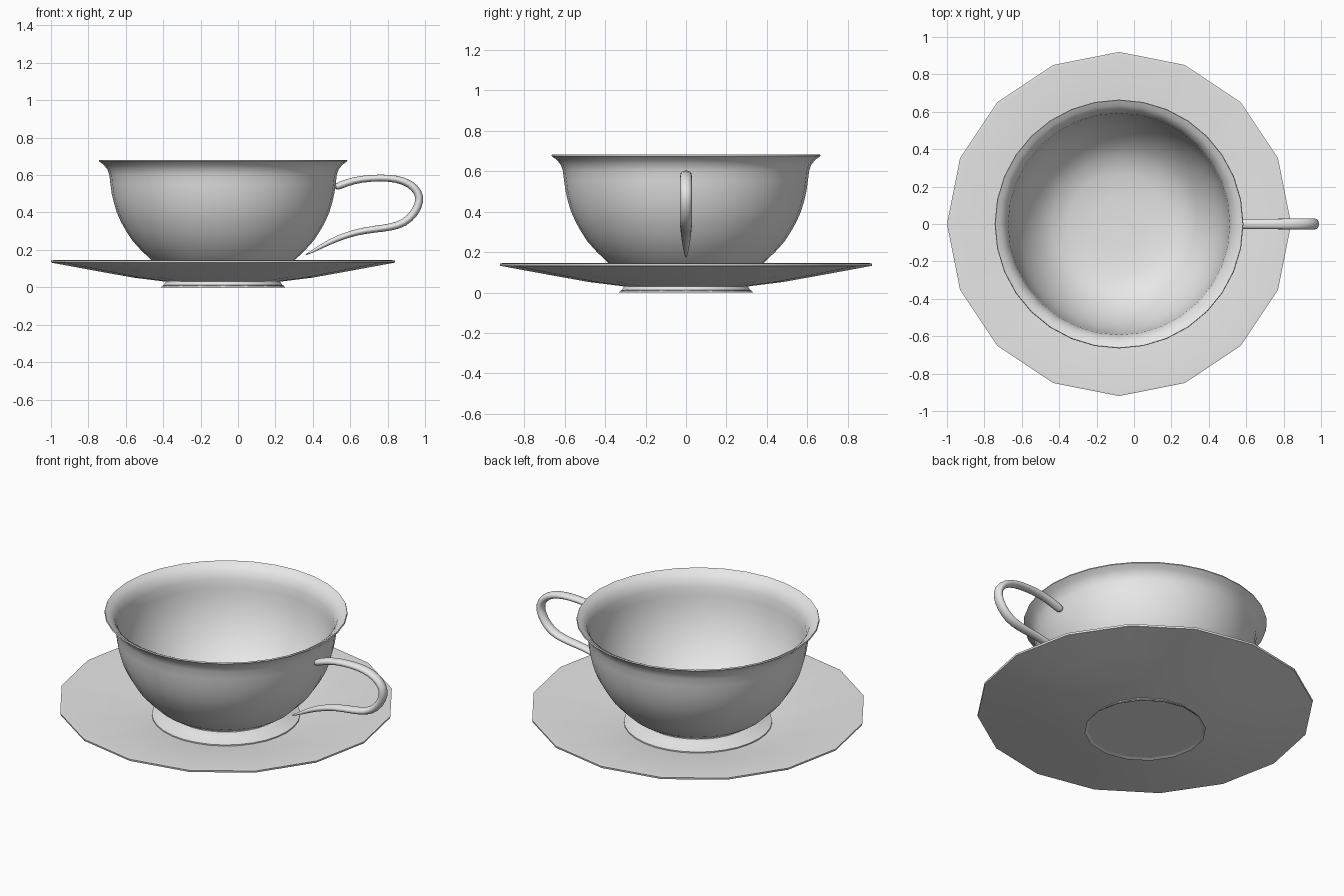
import bpy, bmesh, math
from mathutils import Vector

CX = -0.08  # shared axis of cup and saucer
mat = bpy.data.materials.new("white porcelain")
mat.diffuse_color = (0.8, 0.8, 0.8, 1)


def finish(name, bm, angle):
    bmesh.ops.remove_doubles(bm, verts=bm.verts[:], dist=1e-5)
    bmesh.ops.recalc_face_normals(bm, faces=bm.faces[:])
    me = bpy.data.meshes.new(name)
    bm.to_mesh(me)
    bm.free()
    me.materials.append(mat)
    ob = bpy.data.objects.new(name, me)
    bpy.context.collection.objects.link(ob)
    bpy.ops.object.select_all(action='DESELECT')
    ob.select_set(True)
    bpy.context.view_layer.objects.active = ob
    bpy.ops.object.shade_smooth_by_angle(angle=math.radians(angle))
    return ob


def skin(bm, rings):
    n = len(rings[0])
    for a, b in zip(rings, rings[1:]):
        for i in range(n):
            j = (i + 1) % n
            bm.faces.new((a[i], a[j], b[j], b[i]))


def lathe(name, profile, sides, angle=40):
    bm = bmesh.new()
    rings = []
    for r, z in profile:
        r = max(r, 1e-3)
        rings.append([bm.verts.new((CX + r * math.cos(2 * math.pi * i / sides),
                                    r * math.sin(2 * math.pi * i / sides), z))
                      for i in range(sides)])
    skin(bm, rings)
    bm.faces.new(rings[0])
    bm.faces.new(rings[-1])
    return finish(name, bm, angle)


# Cup: outer wall from the base up, over the lip, down the inside
outer = [(0.31, 0.098), (0.385, 0.147), (0.44, 0.20), (0.485, 0.25), (0.518, 0.30),
         (0.546, 0.35), (0.568, 0.40), (0.583, 0.45), (0.595, 0.50), (0.602, 0.55),
         (0.608, 0.60), (0.618, 0.63), (0.638, 0.655), (0.665, 0.675)]
inner = [(0.662, 0.682), (0.635, 0.668), (0.61, 0.645), (0.593, 0.60), (0.587, 0.55),
         (0.58, 0.50), (0.568, 0.45), (0.552, 0.40), (0.53, 0.35), (0.502, 0.30),
         (0.467, 0.25), (0.42, 0.20), (0.36, 0.155), (0.27, 0.125), (0.14, 0.115), (0, 0.112)]
lathe("cup_bowl", [(0, 0.09)] + outer + inner, 32, 50)

# Flared foot under the cup, resting in the saucer
lathe("cup_foot", [(0, 0.098), (0.31, 0.102), (0.345, 0.083), (0.405, 0.066),
                   (0.405, 0.058), (0, 0.055)], 32)

# Saucer: 16-sided plate with a hollow flared foot ring
lathe("saucer", [(0, 0.054), (0.36, 0.055), (0.42, 0.06), (0.905, 0.145), (0.92, 0.143),
                 (0.918, 0.132), (0.68, 0.088), (0.48, 0.052), (0.36, 0.037), (0.305, 0.03),
                 (0.315, 0.015), (0.333, 0.0), (0.327, 0.0), (0.30, 0.02), (0, 0.02)], 16)

# Round base plate inside the foot ring
lathe("saucer_base", [(0, 0.02), (0.322, 0.012), (0.322, 0.008), (0, 0.008)], 32)

# Handle: (x, z, in-plane half thickness, half width in y)
path = [(0.51, 0.53, .022, .028), (0.58, 0.56, .02, .028), (0.66, 0.58, .019, .028),
        (0.76, 0.586, .019, .029), (0.85, 0.581, .02, .03), (0.92, 0.555, .022, .03),
        (0.965, 0.51, .024, .03), (0.974, 0.46, .024, .03), (0.945, 0.395, .023, .03),
        (0.89, 0.343, .022, .03), (0.82, 0.321, .02, .03), (0.73, 0.311, .019, .029),
        (0.64, 0.297, .018, .027), (0.56, 0.272, .017, .024), (0.49, 0.243, .015, .02),
        (0.42, 0.204, .01, .012), (0.355, 0.17, .003, .003)]
bm = bmesh.new()
rings = []
N = 12
for k, (x, z, t, w) in enumerate(path):
    a, b = path[max(k - 1, 0)], path[min(k + 1, len(path) - 1)]
    d = Vector((b[0] - a[0], 0, b[1] - a[1])).normalized()
    nrm = Vector((-d.z, 0, d.x))
    rings.append([bm.verts.new(Vector((x, 0, z)) + nrm * t * math.cos(2 * math.pi * i / N)
                               + Vector((0, w * math.sin(2 * math.pi * i / N), 0)))
                  for i in range(N)])
skin(bm, rings)
bm.faces.new(rings[0])
bm.faces.new(rings[-1])
handle = finish("cup_handle", bm, 60)
sub = handle.modifiers.new("smooth", 'SUBSURF')
sub.levels = sub.render_levels = 1
